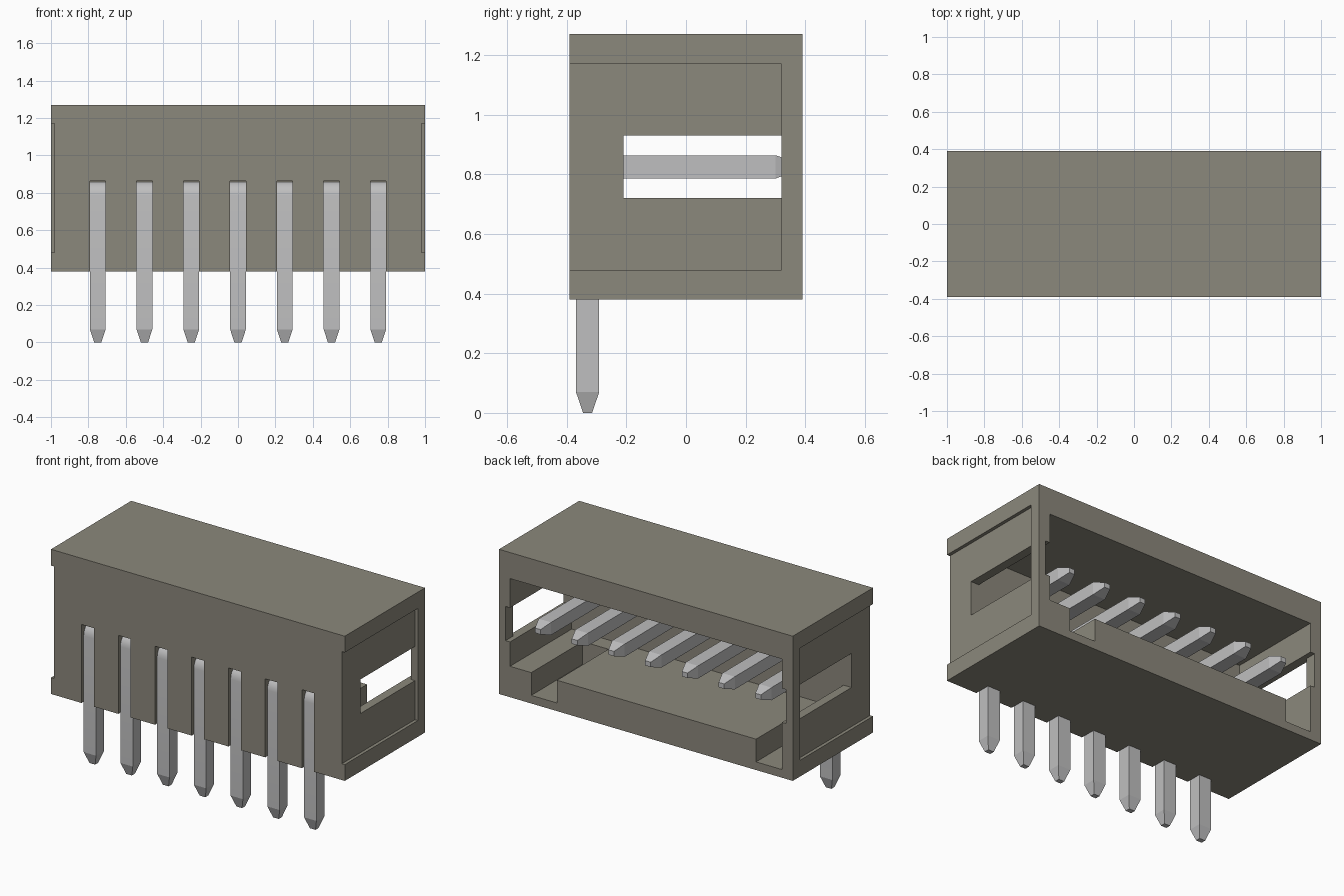
import bpy, bmesh, math
from mathutils import Vector

old = bpy.data.objects.get("Cube")
if old:
    bpy.data.objects.remove(old, do_unlink=True)


def material(name, rgb):
    m = bpy.data.materials.new(name)
    m.use_nodes = True
    m.diffuse_color = (*rgb, 1)
    m.node_tree.nodes["Principled BSDF"].inputs["Base Color"].default_value = (*rgb, 1)
    return m


plastic = material("warm grey plastic", (0.26, 0.246, 0.2))
metal = material("silver metal", (0.52, 0.52, 0.525))


def make_object(name, bm, mat):
    bmesh.ops.recalc_face_normals(bm, faces=bm.faces[:])
    mesh = bpy.data.meshes.new(name)
    bm.to_mesh(mesh)
    bm.free()
    mesh.materials.append(mat)
    ob = bpy.data.objects.new(name, mesh)
    bpy.context.collection.objects.link(ob)
    return ob


def box(name, x, y, z):
    bm = bmesh.new()
    bmesh.ops.create_cube(bm, size=1)
    for v in bm.verts:
        v.co = [(r[0] + r[1]) / 2 + c * (r[1] - r[0]) for r, c in zip((x, y, z), v.co)]
    return make_object(name, bm, plastic)


def cut(ob, x, y, z):
    cutter = box("cutter", x, y, z)
    cutter.hide_render = True
    mod = ob.modifiers.new("cut", "BOOLEAN")
    mod.operation = "DIFFERENCE"
    mod.solver = "EXACT"
    mod.object = cutter
    bpy.context.view_layer.update()
    mesh = bpy.data.meshes.new_from_object(ob.evaluated_get(bpy.context.evaluated_depsgraph_get()))
    ob.modifiers.clear()
    ob.data = mesh
    bpy.data.objects.remove(cutter, do_unlink=True)


pin_x = [(i - 3) * 0.25 for i in range(7)]
PIN_HALF = 0.042

# Housing: shell open at the back
housing = box("housing", (-1, 1), (-0.39, 0.39), (0.38, 1.27))
cut(housing, (-0.925, 0.925), (-0.21, 0.5), (0.57, 1.11))
# Grooves inside the end walls
cut(housing, (-0.955, 0.955), (-0.21, 0.5), (0.72, 0.93))
# Shallow outer recesses and windows in both ends
for s in (-1, 1):
    cut(housing, sorted((s * 0.98, s * 1.2)), (-0.5, 0.32), (0.48, 1.17))
    cut(housing, sorted((s * 0.9, s * 1.2)), (-0.21, 0.32), (0.72, 0.93))
# Keying notches in the floor
for x in ((0.605, 0.78), (-0.925, -0.75)):
    cut(housing, x, (-0.11, 0.5), (0.43, 0.65))
# Front slots for the pins
for x in pin_x:
    cut(housing, (x - PIN_HALF, x + PIN_HALF), (-0.5, -0.32), (0.2, 0.863))

# Bent pins: rings (centre y, centre z, angle, half width, half thickness)
T = 0.039
PY, PZ, R = -0.29, 0.785, 0.04
rings = [(PY - R, 0, 0, 0.019, 0.015), (PY - R, 0.07, 0, PIN_HALF, T)]
for i in range(7):
    a = i / 6 * math.pi / 2
    rings.append((PY - R * math.cos(a), PZ + R * math.sin(a), a, PIN_HALF, T))
rings += [(0.30, PZ + R, math.pi / 2, PIN_HALF, T), (0.37, PZ + R, math.pi / 2, 0.019, 0.015)]

for n, x in enumerate(pin_x):
    bm = bmesh.new()
    loops = []
    for y, z, a, hx, ht in rings:
        out = Vector((0, -math.cos(a), math.sin(a)))
        c = Vector((x, y, z))
        loops.append([bm.verts.new(c + Vector((sx * hx, 0, 0)) + out * st * ht)
                      for sx, st in ((-1, -1), (1, -1), (1, 1), (-1, 1))])
    for a, b in zip(loops, loops[1:]):
        for k in range(4):
            j = (k + 1) % 4
            bm.faces.new((a[k], a[j], b[j], b[k]))
    bm.faces.new(loops[0])
    bm.faces.new(loops[-1])
    pin = make_object(f"pin_{n + 1}", bm, metal)
    bpy.ops.object.select_all(action="DESELECT")
    pin.select_set(True)
    bpy.context.view_layer.objects.active = pin
    bpy.ops.object.shade_smooth_by_angle(angle=math.radians(18))
